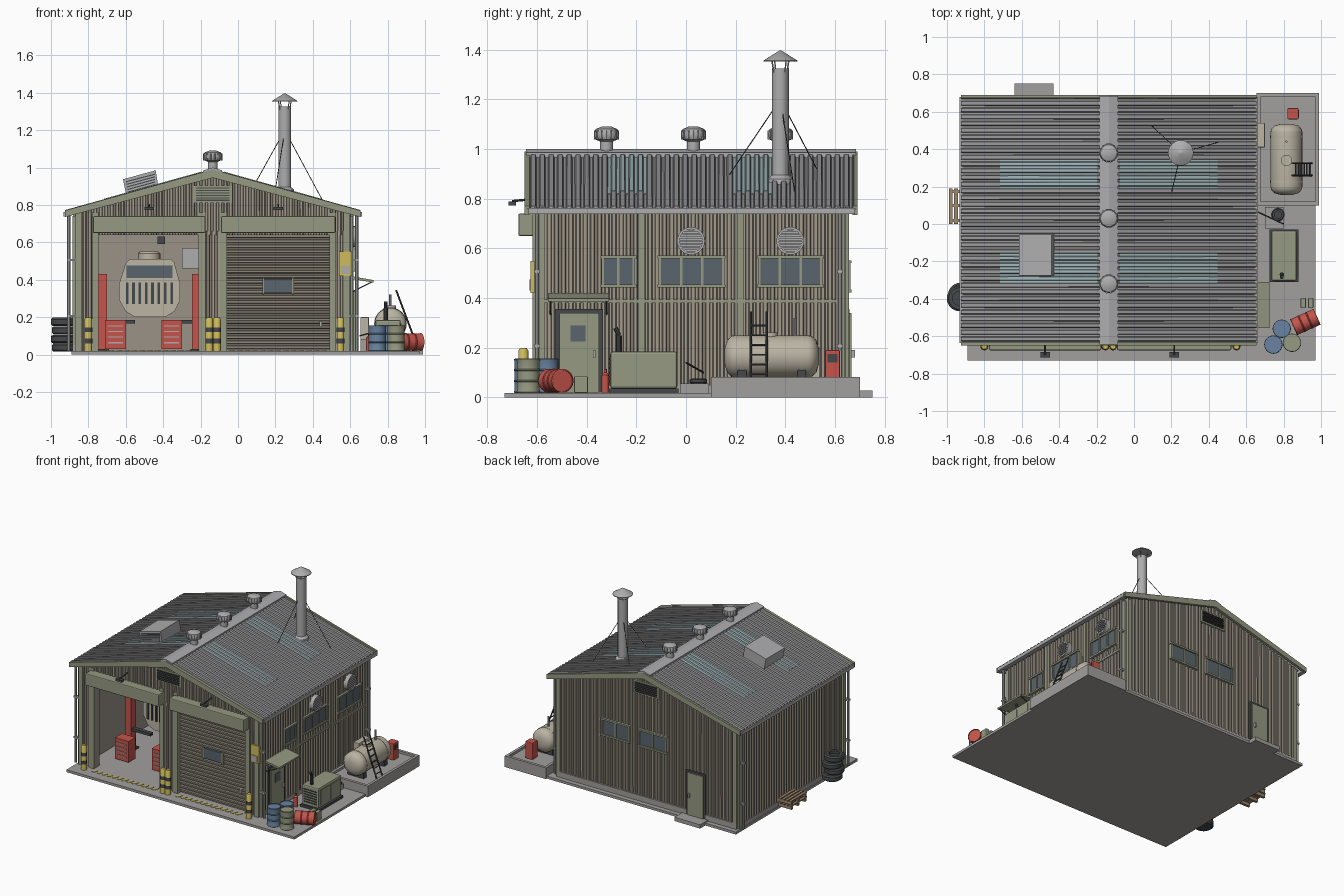
import bpy, bmesh, math
from mathutils import Vector

if "Cube" in bpy.data.objects:
    bpy.data.objects.remove(bpy.data.objects["Cube"])

COL = dict(green=(.30, .32, .22), dark=(.06, .065, .07), tan=(.36, .32, .26), roof=(.33, .33, .34), sky=(.36, .48, .50),
           red=(.55, .09, .07), yellow=(.62, .50, .10), steel=(.42, .42, .43), concrete=(.36, .35, .34), glass=(.10, .13, .15),
           blue=(.14, .23, .36), beige=(.50, .46, .37), shutter=(.27, .24, .19), inner=(.33, .29, .24), wood=(.33, .24, .15))
XC, XL, XR, YF, YB = -.135, -.87, .60, -.60, .64      # ridge line and wall planes
SL = .278                                             # roof slope
zr = lambda x: .975 - SL * abs(x - XC)                # roof surface height

def finish(bm, name, col, recalc=True):
    if recalc:
        bmesh.ops.recalc_face_normals(bm, faces=bm.faces)
    me = bpy.data.meshes.new(name)
    bm.to_mesh(me)
    bm.free()
    ob = bpy.data.objects.new(name, me)
    bpy.context.collection.objects.link(ob)
    m = bpy.data.materials.get(col) or bpy.data.materials.new(col)
    m.diffuse_color = (*COL[col], 1)
    m.use_nodes = True
    m.node_tree.nodes["Principled BSDF"].inputs["Base Color"].default_value = m.diffuse_color
    me.materials.append(m)
    return ob

def prism(name, pts, axis, a, b, col):
    """Polygon extruded from a to b; axis 'x' takes (y,z), 'y' takes (x,z), 'z' takes (x,y)."""
    put = {'x': lambda p, t: (t, *p), 'y': lambda p, t: (p[0], t, p[1]), 'z': lambda p, t: (*p, t)}[axis]
    bm = bmesh.new()
    A, B = ([bm.verts.new(put(p, t)) for p in pts] for t in (a, b))
    bm.faces.new(A)
    bm.faces.new(B)
    for i in range(len(pts)):
        j = (i + 1) % len(pts)
        bm.faces.new((A[i], A[j], B[j], B[i]))
    return finish(bm, name, col)

def box(name, x0, x1, y0, y1, z0, z1, col, bevel=0):
    ob = prism(name, [(x0, y0), (x1, y0), (x1, y1), (x0, y1)], 'z', z0, z1, col)
    if bevel:
        md = ob.modifiers.new('bevel', 'BEVEL')
        md.width, md.segments = bevel, 2
    return ob

def lathe(name, p, d, prof, col, n=20):
    """Turned part: (radius, height) profile about direction d from p."""
    q = Vector(d).to_track_quat('Z', 'Y')
    bm = bmesh.new()
    rings = [[bm.verts.new(Vector(p) + q @ Vector((r * math.cos(t), r * math.sin(t), h)))
              for t in (2 * math.pi * i / n for i in range(n))] for r, h in prof]
    for A, B in zip(rings, rings[1:]):
        for i in range(n):
            bm.faces.new((A[i], A[(i + 1) % n], B[(i + 1) % n], B[i])).smooth = True
    bm.faces.new(rings[0])
    bm.faces.new(rings[-1])
    ob = finish(bm, name, col)
    ob.data.set_sharp_from_angle(angle=math.radians(35))
    return ob

def rod(name, a, b, r, col, n=10):
    d = Vector(b) - Vector(a)
    return lathe(name, a, d, [(r, 0), (r, d.length)], col, n)

def sheet(name, u0, u1, w0, w1, put, col, period=.029, depth=.01, thick=.004):
    """Ribbed sheet: trapezoid ribs along u, w1 may be a function of u."""
    top = w1 if callable(w1) else (lambda u: w1)
    us = [(u0 + (k + f) * period, o * depth) for k in range(int((u1 - u0) / period) + 1)
          for f, o in ((0, 0), (.4, 0), (.52, 1), (.88, 1))]
    us = [t for t in us if t[0] < u1] + [(u1, 0)]
    bm = bmesh.new()
    cols = [(bm.verts.new(put(u, w0, o)), bm.verts.new(put(u, top(u), o))) for u, o in us]
    for A, B in zip(cols, cols[1:]):
        bm.faces.new((A[0], B[0], B[1], A[1]))
    ob = finish(bm, name, col, False)
    md = ob.modifiers.new('thickness', 'SOLIDIFY')
    md.thickness, md.offset = thick, 0
    return ob

PUT = {'front': lambda u, w, o: (u, YF - o, w), 'back': lambda u, w, o: (u, YB + o, w),
       'left': lambda u, w, o: (XL - o, u, w), 'right': lambda u, w, o: (XR + o, u, w)}

def wbox(side, name, u0, u1, z0, z1, d0, d1, col):
    a, b = PUT[side](u0, z0, d0), PUT[side](u1, z1, d1)
    c = [v for i in range(3) for v in sorted((a[i], b[i]))]
    return box(name, *c, col)

def window(side, u0, u1, z0, z1, panes):
    wbox(side, 'window_glass', u0, u1, z0, z1, 0, .016, 'glass')
    for a, b, c, d in ((u0 - .01, u1 + .01, z0 - .012, z0), (u0 - .01, u1 + .01, z1, z1 + .012)):
        wbox(side, 'window_frame', a, b, c, d, 0, .026, 'green')
    for i in range(panes + 1):
        u = u0 + (u1 - u0) * i / panes
        wbox(side, 'window_bar', u - .005, u + .005, z0, z1, 0, .022, 'green')

def door(side, u0, u1, z1):
    wbox(side, 'door_frame', u0 - .015, u1 + .015, .02, z1 + .015, 0, .018, 'dark')
    wbox(side, 'door_leaf', u0, u1, .02, z1, 0, .026, 'green')
    wbox(side, 'door_handle', u1 - .025, u1 - .015, .16, .19, .02, .04, 'steel')

# ground slab, back step, plinth
box('ground_slab', -.89, .97, -.73, .69, 0, .018, 'concrete')
box('back_step', -.64, -.43, .66, .75, 0, .028, 'concrete')
wbox('back', 'plinth', XL, XR, .01, .06, -.02, .016, 'concrete')
for s in ('left', 'right'):
    wbox(s, 'plinth', YF, YB, .01, .05, -.02, .014, 'concrete')

# walls: ribbed outside, plain lining inside
for s in ('left', 'right'):
    sheet(s + '_wall', YF, YB, .02, zr(XR) - .015, PUT[s], 'tan')
    wbox(s, s + '_lining', YF, YB, .02, zr(XR) - .02, -.03, -.006, 'inner')
sheet('back_wall', XL, XR, .02, lambda u: zr(u) - .01, PUT['back'], 'tan')
sheet('front_gable', XL, XR, .64, lambda u: zr(u) - .01, PUT['front'], 'tan')
gable = [(XL, .02), (XR, .02), (XR, zr(XR) - .02), (XC, zr(XC) - .02), (XL, zr(XL) - .02)]
prism('back_lining', gable, 'y', YB - .03, YB - .006, 'inner')
prism('front_gable_lining', [(XL, .65), (XR, .65)] + gable[2:], 'y', YF + .006, YF + .03, 'inner')
for a, b in ((XL, -.745), (-.21, -.06), (.49, XR)):     # front piers with green trims
    box('front_pier', a, b, YF + .006, YF + .05, .02, .66, 'inner')
    sheet('pier_cladding', a, b, .02, .66, PUT['front'], 'tan')
    for u in (a, b - .035):
        wbox('front', 'pier_trim', u, u + .035, .02, .76, -.01, .018, 'green')
for s in ('left', 'right'):
    for u in (YF, YB - .03):
        wbox(s, 'corner_trim', u, u + .03, .02, .74, -.01, .016, 'green')
for u in (XL, XR - .03):
    wbox('back', 'corner_trim', u, u + .03, .02, .75, -.01, .016, 'green')
for y in (-.18, .22):
    wbox('right', 'wall_post', y - .014, y + .014, .02, .75, 0, .018, 'green')
wbox('right', 'wall_band', YF, YB, .38, .395, 0, .016, 'green')

# roof with skylights, ridge cap, barge boards, gutters, downpipes
for s in (-1, 1):
    def slope(u, w, o, s=s):
        return (XC + s * w, u, zr(XC + s * w) + o)
    sheet('roof_sheet', -.64, .68, 0, .79, slope, 'roof', .036, .013, .008)
    for y in (-.64 + .036 * 9, -.64 + .036 * 23):
        sheet('skylight', y, y + .16, .06, .58, lambda u, w, o: slope(u, w, o + .005), 'sky', .036, .013)
    X = lambda w, s=s: XC + s * w
    prism('ridge_cap', [(XC, 1.0), (X(.05), .985), (X(.05), .965), (XC, .975)], 'y', -.645, .685, 'steel')
    for y in (-.65, .67):
        prism('barge_board', [(X(0), .99), (X(.79), .77), (X(.79), .735), (X(0), .945)], 'y', y, y + .02, 'green')
    box('gutter', *sorted((X(.765), X(.797))), -.635, .68, .738, .762, 'steel')
    for y in (-.60, .62):
        rod('downpipe', (X(.77), y, .02), (X(.77), y, .745), .009, 'steel')
        for z in (.2, .5):
            box('pipe_clip', *sorted((X(.735), X(.78))), y - .012, y + .012, z, z + .012, 'steel')
for s in ('front', 'back'):
    wbox(s, 'gable_vent', XC - .105, XC + .105, .81, .905, 0, .018, 'green')
    for i in range(6):
        z = .822 + i * .013
        wbox(s, 'gable_louvre', XC - .09, XC + .09, z, z + .006, .01, .026, 'dark')

# ridge ventilators
for y in (-.32, .03, .38):
    lathe('ridge_vent', (XC, y, .96), (0, 0, 1), [(.026, 0), (.026, .07), (.044, .078), (.05, .09), (.05, .105), (.044, .12), (.02, .13)], 'steel')
    for i in range(14):
        t = i * math.tau / 14
        c, k = math.cos(t), math.sin(t)
        rod('vent_fin', (XC + .048 * c, y + .048 * k, 1.038), (XC + .048 * c, y + .048 * k, 1.075), .005, 'steel', 6)

# chimney with cap and guy wires
cx, cy = .25, .38
lathe('chimney', (cx, cy, .85), (0, 0, 1), [(.055, 0), (.05, .03), (.034, .045), (.034, .475), (.03, .475), (.03, .3)], 'steel', 24)
lathe('chimney_cap', (cx, cy, 1.352), (0, 0, 1), [(.068, 0), (.068, .004), (.003, .045)], 'steel', 24)
for i in range(4):
    c, k = math.cos(i * math.pi / 2 + .6), math.sin(i * math.pi / 2 + .6)
    rod('cap_strut', (cx + .03 * c, cy + .03 * k, 1.3), (cx + .042 * c, cy + .042 * k, 1.36), .003, 'steel', 6)
for x, y in ((.09, .53), (.46, .44), (.2, .165)):
    rod('guy_wire', (cx, cy, 1.2), (x, y, zr(x)), .0022, 'dark', 5)

# rooftop cooling unit sitting on the left slope
prism('roof_unit', [(-.595, .84), (-.425, .89), (-.44, .985), (-.615, .937)], 'y', -.275, -.055, 'steel')
for i in range(5):
    z = .865 + i * .014
    prism('unit_louvre', [(-.59 - i * .002, z), (-.445, z + .04), (-.445, z + .046), (-.59 - i * .002, z + .006)], 'y', -.282, -.27, 'dark')

# door headers, lamps, roller shutter
for a, b in ((-.775, -.175), (-.09, .52)):
    box('shutter_housing', a, b, -.675, -.60, .65, .74, 'green', .006)
    m = (a + b) / 2
    rod('lamp_arm', (m, -.60, .80), (m, -.70, .79), .005, 'dark')
    box('lamp', m - .025, m + .025, -.715, -.685, .772, .788, 'dark')
sheet('roller_shutter', .02, .66, -.065, .495, lambda u, w, o: (w, YF + .02 - o, u), 'shutter', .027, .012)
box('shutter_window', .14, .29, YF, YF + .02, .33, .405, 'glass')
for x in (.13, .29):
    box('shutter_window_frame', x, x + .01, YF - .004, YF + .02, .32, .415, 'green')
box('shutter_handle', .435, .45, YF - .01, YF + .01, .15, .18, 'steel')

# bollards and threshold stripes
for x, y in ((-.80, -.655), (-.153, -.655), (-.112, -.655), (.548, -.655)):
    lathe('bollard', (x, y, .018), (0, 0, 1), [(.02, 0), (.02, .17), (.014, .18)], 'yellow', 16)
    for z in (.06, .12):
        lathe('bollard_band', (x, y, z), (0, 0, 1), [(.021, 0), (.021, .025)], 'dark', 16)
for x0 in (-.735, -.05):
    for i in range(13):
        x = x0 + i * .041
        prism('threshold_stripe', [(x, -.66), (x + .02, -.66), (x + .035, -.625), (x + .015, -.625)], 'z', .017, .021, 'yellow')
wbox('front', 'notice_board', .54, .61, .42, .55, .01, .026, 'yellow')
wbox('front', 'notice_panel', .552, .598, .43, .475, .02, .03, 'steel')

# workshop interior: lift, raised vehicle, cabinets
for x in (-.745, -.245):
    box('lift_post', x, x + .045, -.25, -.19, .018, .43, 'red')
    box('lift_base', x - .01, x + .055, -.27, -.17, .018, .03, 'dark')
for a, b in ((-.71, -.55), (-.39, -.22)):
    box('lift_arm', a, b, -.235, -.205, .165, .185, 'dark')
body = [(-.635, .29), (-.60, .23), (-.55, .20), (-.39, .20), (-.34, .23), (-.31, .29), (-.31, .38), (-.34, .49), (-.36, .51), (-.58, .51), (-.60, .49), (-.635, .38)]
prism('vehicle_body', body, 'y', -.2, .32, 'beige')
box('vehicle_windscreen', -.595, -.35, -.208, -.19, .41, .475, 'glass')
for i in range(8):
    x = -.6 + i * .034
    box('vehicle_grille_slat', x, x + .014, -.208, -.19, .27, .385, 'dark')
lathe('vehicle_hatch', (-.475, 0, .5), (0, 0, 1), [(.06, 0), (.06, .04), (.05, .05)], 'beige')
for x in (-.71, -.41):
    box('tool_cabinet', x, x + .11, -.42, -.34, .03, .185, 'red')
    for i in range(4):
        box('drawer_pull', x + .015, x + .095, -.426, -.415, .06 + i * .03, .066 + i * .03, 'steel')
box('wall_panel', -.30, -.205, .58, .61, .46, .57, 'steel')
box('wall_box', -.43, -.39, .58, .61, .59, .63, 'dark')

# side and back windows, doors, round fans
for a, b, n in ((-.335, -.21, 2), (-.105, .15, 3), (.295, .545, 3)):
    window('right', a, b, .455, .56, n)
for x in (-.19, .115):
    window('back', x - .11, x + .11, .435, .54, 2)
door('right', -.51, -.35, .34)
wbox('right', 'door_window', -.465, -.405, .225, .29, .02, .03, 'glass')
door('back', -.605, -.475, .34)
prism('door_canopy', [(XR, .405), (.725, .385), (.725, .398), (XR, .42)], 'y', -.555, -.31, 'green')
for y in (-.545, -.32):
    rod('canopy_strut', (XR, y, .33), (.715, y, .388), .004, 'dark', 6)
for y in (.02, .42):
    lathe('fan_housing', (XR, y, .63), (1, 0, 0), [(.056, 0), (.056, .04), (.047, .04), (.047, .022)], 'steel', 28)
    for i in range(-3, 4):
        w = math.sqrt(.047 ** 2 - (i * .013) ** 2)
        wbox('right', 'fan_louvre', y - w, y + w, .627 + i * .013, .634 + i * .013, .02, .037, 'steel')

# fuel tank on its pad, ladder, pump
box('tank_pad', .655, .99, .10, .70, .0, .065, 'concrete')
for a in ((.655, .99, .10, .12), (.655, .99, .68, .70), (.97, .99, .12, .68), (.655, .675, .12, .68)):
    box('pad_kerb', *a, .06, .082, 'concrete')
lathe('fuel_tank', (.815, .155, .165), (0, 1, 0), [(.03, 0), (.065, .01), (.083, .03), (.085, .045), (.085, .335), (.083, .35), (.065, .37), (.03, .38)], 'beige', 28)
for y in (.22, .46):
    lathe('tank_band', (.815, y, .165), (0, 1, 0), [(.087, 0), (.087, .012)], 'beige', 28)
    box('tank_saddle', .75, .88, y - .012, y + .024, .06, .11, 'dark')
rod('tank_vent', (.815, .44, .24), (.815, .44, .32), .007, 'steel')
lathe('tank_hatch', (.815, .34, .24), (0, 0, 1), [(.03, 0), (.03, .022)], 'beige')
for y in (.26, .325):
    rod('ladder_rail', (.845, y, .345), (.95, y, .065), .005, 'dark', 8)
for i in range(6):
    t = .2 + i * .14
    p = (.845 + .105 * t, .345 - .28 * t)
    rod('ladder_rung', (p[0], .26, p[1]), (p[0], .325, p[1]), .004, 'dark', 6)
box('fuel_pump', .82, .88, .56, .62, .065, .19, 'red', .005)
box('pump_display', .875, .883, .57, .61, .14, .175, 'dark')
box('supply_box', .655, .70, .41, .54, .065, .20, 'beige', .004)

# generator
box('generator', .735, .87, -.305, -.035, .035, .185, 'green', .01)
box('generator_skid', .725, .88, -.31, -.03, .018, .035, 'dark')
for y in (-.28, -.165):
    box('generator_door', .865, .874, y, y + .1, .055, .165, 'green')
for i in range(6):
    box('generator_grille', .75, .855, -.309, -.295, .06 + i * .018, .068 + i * .018, 'dark')
rod('generator_exhaust', (.79, -.27, .18), (.79, -.27, .25), .012, 'dark')
rod('exhaust_tip', (.79, -.27, .25), (.79, -.285, .28), .01, 'dark')
rod('fuel_line', (.65, .07, .1), (.80, 0, .14), .004, 'dark', 6)

# drums, cans, extinguisher, hose coil
DRUM = [(.045, 0), (.048, .003), (.046, .008), (.046, .044), (.049, .048), (.046, .052), (.046, .088), (.049, .092), (.046, .096), (.046, .13), (.048, .136), (.043, .138), (.043, .133)]
for x, y, c in ((.745, -.645, 'blue'), (.845, -.635, 'green'), (.79, -.56, 'blue')):
    lathe('drum', (x, y, .018), (0, 0, 1), DRUM, c, 24)
lathe('fallen_drum', (.853, -.552, .067), (.9, .4, 0), DRUM, 'red', 24)
for x in (.905, .945):
    box('fuel_can', x - .014, x + .014, -.45, -.395, .018, .085, 'green', .004)
lathe('extinguisher', (.70, -.325, .02), (0, 0, 1), [(.015, 0), (.015, .07), (.006, .08), (.006, .095)], 'red', 12)
box('valve_box', .70, .80, -.025, .09, .018, .055, 'concrete')
TYRE = lambda r, h: [(r * .55, 0), (r * .85, 0), (r, h * .2), (r, h * .8), (r * .85, h), (r * .55, h), (r * .55, h * .55)]
lathe('hose_coil', (.77, .05, .055), (0, 0, 1), TYRE(.035, .02), 'dark')

# left side: tyre stack and pallets
for i in range(4):
    x, y = -.93 + .003 * (-1) ** i, -.39 + .008 * (-1) ** i
    lathe('tyre', (x, y, .015 + i * .046), (0, 0, 1), TYRE(.068, .044), 'dark', 24)
for k in range(2):
    z = .015 + k * .035
    for y in (.01, .09, .165):
        box('pallet_bearer', -.99, -.885, y, y + .018, z, z + .022, 'wood')
    for i in range(4):
        box('pallet_board', -.99 + i * .028, -.97 + i * .028, .0, .19, z + .022, z + .03, 'wood')
